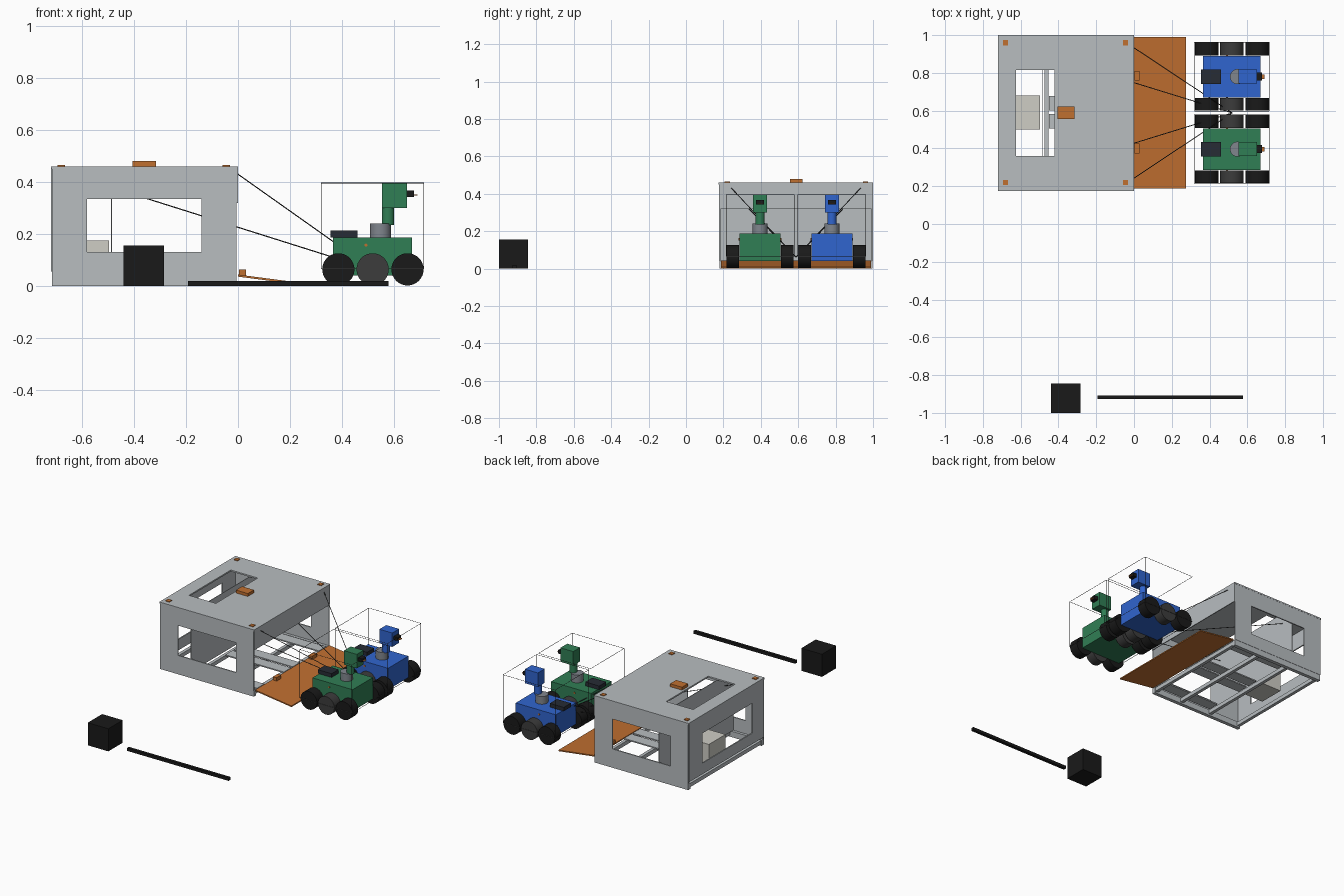
import bpy, bmesh
from mathutils import Vector

if "Cube" in bpy.data.objects:
    bpy.data.objects.remove(bpy.data.objects["Cube"])

def mat(name, c):
    m = bpy.data.materials.new(name)
    m.diffuse_color = (*c, 1)
    m.use_nodes = True
    m.node_tree.nodes["Principled BSDF"].inputs["Base Color"].default_value = m.diffuse_color
    return m

ORANGE = mat("orange", (0.53, 0.16, 0.03))
GREEN = mat("green", (0.03, 0.21, 0.09))
BLUE = mat("blue", (0.03, 0.13, 0.62))
BLACK = mat("black", (0.01, 0.01, 0.01))
DARK = mat("dark_grey", (0.045, 0.045, 0.045))
SLATE = mat("slate", (0.02, 0.025, 0.035))
CREAM = mat("cream", (0.62, 0.61, 0.56))
STEEL = mat("steel", (0.22, 0.24, 0.27))
GREY = mat("shell_grey", (0.48, 0.51, 0.53))

def finish(bm, name, m):
    bmesh.ops.recalc_face_normals(bm, faces=bm.faces[:])
    me = bpy.data.meshes.new(name)
    bm.to_mesh(me)
    bm.free()
    ob = bpy.data.objects.new(name, me)
    bpy.context.collection.objects.link(ob)
    if m:
        me.materials.append(m)
    return ob

def box(name, x, y, z, m=None):
    bm = bmesh.new()
    bmesh.ops.create_cube(bm, size=1)
    for v in bm.verts:
        v.co = [(a + b) / 2 + c * (b - a) for (a, b), c in zip((x, y, z), v.co)]
    return finish(bm, name, m)

def add_rod(bm, a, b, r, n):
    a, b = Vector(a), Vector(b)
    M = (b - a).to_track_quat('Z', 'Y').to_matrix().to_4x4()
    M.translation = (a + b) / 2
    bmesh.ops.create_cone(bm, cap_ends=True, segments=n, radius1=r, radius2=r,
                          depth=(b - a).length, matrix=M)

def rod(name, a, b, r, m=None, n=32):
    bm = bmesh.new()
    add_rod(bm, a, b, r, n)
    ob = finish(bm, name, m)
    for p in ob.data.polygons:
        p.use_smooth = len(p.vertices) == 4
    return ob

def window_panel(name, axis, pos, thick, outer, inner, m=None):
    """Flat panel with one rectangular opening; outer/inner are (u0, u1, v0, v1)."""
    bm = bmesh.new()
    def pt(u, v):
        c = [u, v]
        c.insert(axis, pos)
        return bm.verts.new(c)
    rings = [[pt(a, c), pt(b, c), pt(b, d), pt(a, d)] for a, b, c, d in (outer, inner)]
    for i in range(4):
        j = (i + 1) % 4
        bm.faces.new((rings[0][i], rings[0][j], rings[1][j], rings[1][i]))
    ext = bmesh.ops.extrude_face_region(bm, geom=bm.faces[:], use_keep_orig=True)
    shift = Vector((0, 0, 0))
    shift[axis] = thick
    bmesh.ops.translate(bm, vec=shift,
                        verts=[g for g in ext["geom"] if isinstance(g, bmesh.types.BMVert)])
    return finish(bm, name, m)

# Shelter shell
window_panel("roof", 2, 0.45, 0.01, (-0.72, 0, 0.175, 1.0), (-0.625, -0.42, 0.36, 0.815), GREY)
for n, y in (("front", 0.176), ("back", 0.991)):
    window_panel(n + "_wall", 1, y, 0.008, (-0.715, -0.005, 0.04, 0.45),
                 (-0.58, -0.14, 0.13, 0.335), GREY)
window_panel("end_wall", 0, -0.72, 0.008, (0.185, 0.99, 0.055, 0.45), (0.31, 0.85, 0.13, 0.335), GREY)
box("partition", (-0.488, -0.484), (0.184, 0.991), (0.04, 0.45), GREY)
box("door_header", (-0.006, 0), (0.178, 0.997), (0.32, 0.45), GREY)

# Base frame and wheel tracks
for y in (0.178, 0.972):
    box("side_rail", (-0.715, -0.005), (y, y + 0.025), (0.0, 0.04), GREY)
for x in (-0.712, -0.475, -0.24, -0.03):
    box("cross_rail", (x, x + 0.022), (0.203, 0.972), (0.01, 0.036), GREY)
for y in (0.215, 0.505, 0.6, 0.885):
    box("wheel_track", (-0.45, -0.005), (y, y + 0.078), (0.036, 0.044), GREY)
box("equipment_box", (-0.65, -0.497), (0.5, 0.68), (0.04, 0.175), CREAM)

# Roof markers and beacon
for x in (-0.68, -0.045):
    for y in (0.22, 0.96):
        box("corner_marker", (x - 0.014, x + 0.014), (y - 0.014, y + 0.014), (0.458, 0.465), ORANGE)
box("roof_beacon", (-0.405, -0.315), (0.556, 0.622), (0.46, 0.48), ORANGE)

# Ramp with hinges
ramp = box("ramp", (0, 0.275), (0.187, 0.99), (0, 0.008), ORANGE)
for v in ramp.data.vertices:
    v.co.z += 0.036 * (1 - v.co.x / 0.275)
for y in (0.4, 0.785):
    box("ramp_hinge", (0.003, 0.03), (y - 0.026, y + 0.026), (0.04, 0.064), ORANGE)

# Stay cables meeting between the rovers
for s in (-1, 1):
    for x in (0, -0.6):
        rod("stay_cable", (x, 0.588 + s * 0.345, 0.43 if x == 0 else 0.415),
            (0.52, 0.588, 0.062), 0.0022, DARK, 8)

def rover(prefix, yc, paint):
    def b(part, x, hy, z, m):
        box(prefix + part, x, (yc - hy, yc + hy), z, m)
    b("_body", (0.365, 0.67), 0.11, (0.04, 0.187), paint)
    # six wheels
    for s in (-1, 1):
        for x, m in ((0.386, BLACK), (0.518, DARK), (0.652, BLACK)):
            rod(prefix + "_wheel", (x, yc + s * 0.112, 0.064), (x, yc + s * 0.18, 0.064), 0.062, m)
        rod(prefix + "_side_bolt", (0.492, yc + s * 0.108, 0.157), (0.492, yc + s * 0.114, 0.157),
            0.006, ORANGE, 12)
    # deck equipment, mast and head
    b("_battery", (0.355, 0.46), 0.038, (0.187, 0.213), SLATE)
    rod(prefix + "_turret", (0.548, yc, 0.187), (0.548, yc, 0.24), 0.04, STEEL)
    rod(prefix + "_mast", (0.577, yc, 0.235), (0.577, yc, 0.305), 0.024, paint)
    b("_head", (0.553, 0.65), 0.037, (0.3, 0.396), paint)
    b("_camera", (0.65, 0.678), 0.021, (0.343, 0.367), BLACK)
    b("_lens", (0.678, 0.69), 0.012, (0.348, 0.352), ORANGE)
    # thin clearance cage
    bm = bmesh.new()
    X, Y, Z = (0.32, 0.715), (yc - 0.182, yc + 0.182), (0.066, 0.396)
    for i in (0, 1):
        for j in (0, 1):
            add_rod(bm, (X[0], Y[i], Z[j]), (X[1], Y[i], Z[j]), 0.0013, 6)
            add_rod(bm, (X[i], Y[0], Z[j]), (X[i], Y[1], Z[j]), 0.0013, 6)
            add_rod(bm, (X[i], Y[j], Z[0]), (X[i], Y[j], Z[1]), 0.0013, 6)
    finish(bm, prefix + "_clearance_cage", DARK)

rover("green_rover", 0.396, GREEN)
rover("blue_rover", 0.78, BLUE)

# Reference cube and bar
box("reference_cube", (-0.44, -0.284), (-1.0, -0.845), (0, 0.155), BLACK)
box("reference_bar", (-0.193, 0.578), (-0.927, -0.907), (0, 0.02), BLACK)
